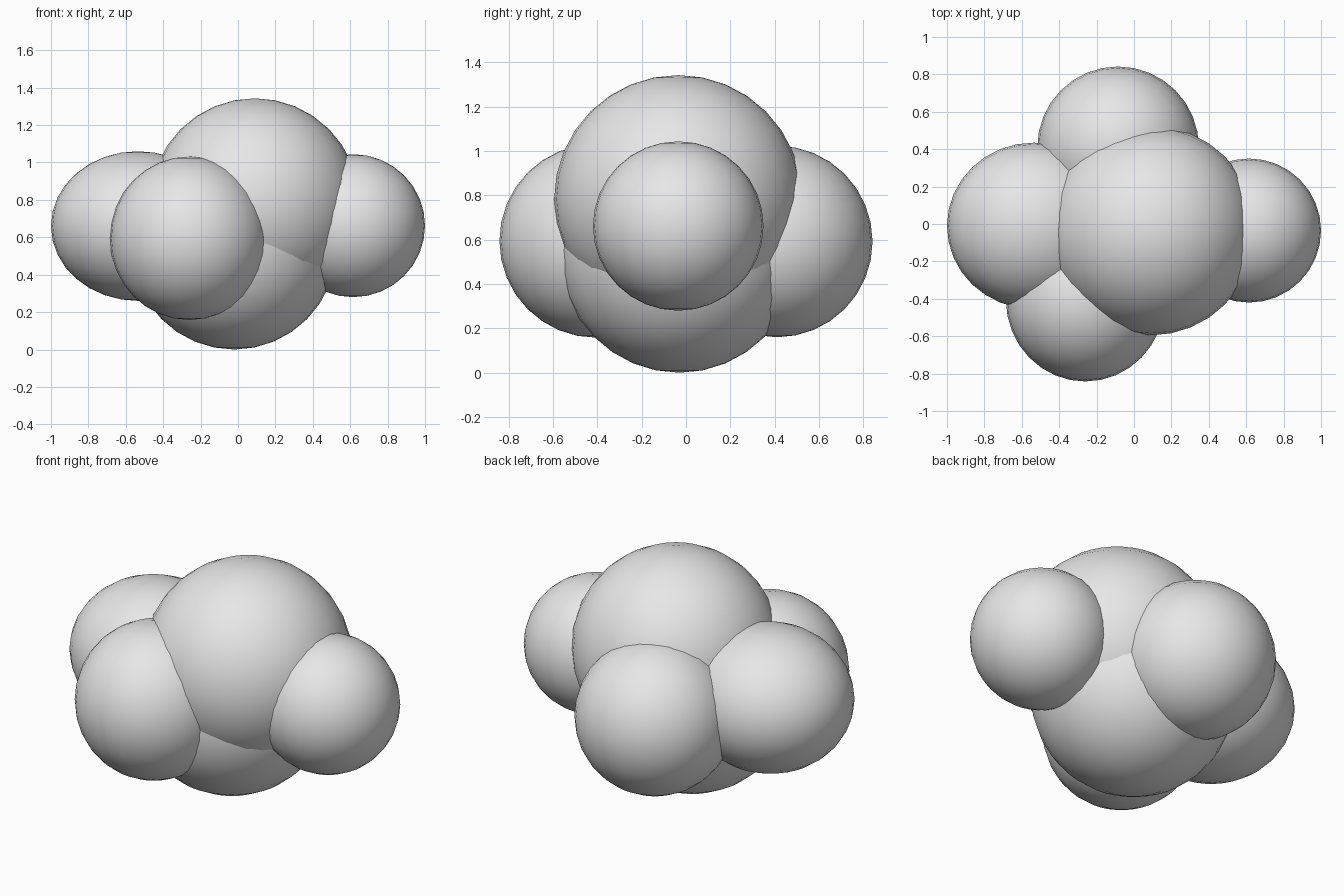
import bpy

if "Cube" in bpy.data.objects:
    bpy.data.objects.remove(bpy.data.objects["Cube"])

# single light grey material
grey = bpy.data.materials.new("light_grey")
grey.diffuse_color = (0.8, 0.8, 0.8, 1)
grey.use_nodes = True
grey.node_tree.nodes["Principled BSDF"].inputs["Base Color"].default_value = grey.diffuse_color


def ball(name, center, radii):
    """Smooth ellipsoid lobe."""
    bpy.ops.mesh.primitive_uv_sphere_add(segments=32, ring_count=16, radius=1, location=center)
    ob = bpy.context.object
    ob.name = name
    ob.scale = radii
    bpy.ops.object.transform_apply(location=False, rotation=False, scale=True)
    ob.data.materials.append(grey)
    bpy.ops.object.shade_smooth()
    return ob


# overlapping lobes of the puffy cluster: name, centre, radii
lobes = [
    ("top_lobe", (0.09, -0.035, 0.783), (0.56, 0.56, 0.56)),
    ("bottom_lobe", (-0.02, -0.03, 0.553), (0.55, 0.545, 0.553)),
    ("left_lobe", (-0.535, -0.01, 0.66), (0.465, 0.445, 0.40)),
    ("right_lobe", (0.615, -0.035, 0.662), (0.385, 0.385, 0.382)),
    ("front_lobe", (-0.26, -0.405, 0.595), (0.425, 0.437, 0.437)),
    ("back_lobe", (-0.085, 0.41, 0.592), (0.432, 0.432, 0.432)),
]
for name, center, radii in lobes:
    ball(name, center, radii)
